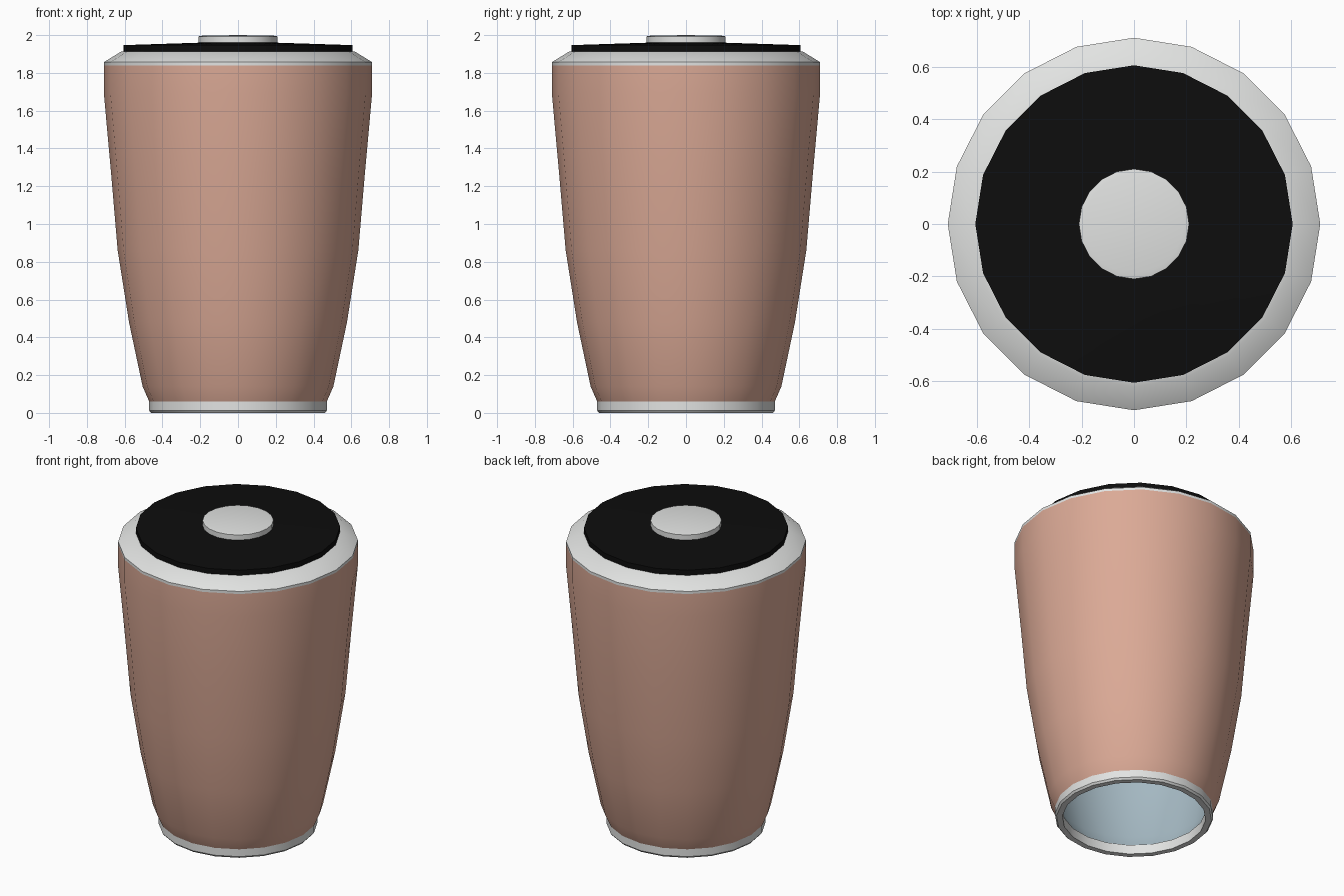
import bpy, bmesh, math

if "Cube" in bpy.data.objects:
    bpy.data.objects.remove(bpy.data.objects["Cube"])

SIDES = 20

def material(name, rgb):
    m = bpy.data.materials.new(name)
    m.diffuse_color = (*rgb, 1.0)
    m.use_nodes = True
    m.node_tree.nodes["Principled BSDF"].inputs["Base Color"].default_value = m.diffuse_color
    return m

copper = material("copper_pink", (0.71, 0.40, 0.305))
white = material("off_white", (0.76, 0.77, 0.76))
black = material("black", (0.004, 0.004, 0.004))
blue = material("pale_blue_grey", (0.38, 0.49, 0.55))

def lathe(name, profile, mat, flip=False):
    """Revolve (radius, z) points, listed bottom to top on the outside."""
    bm = bmesh.new()
    rings = []
    for r, z in profile:
        if r == 0:
            rings.append([bm.verts.new((0, 0, z))])
        else:
            rings.append([bm.verts.new((r * math.cos(2 * math.pi * i / SIDES),
                                        r * math.sin(2 * math.pi * i / SIDES), z))
                          for i in range(SIDES)])
    for a, b in zip(rings, rings[1:]):
        for i in range(SIDES):
            j = (i + 1) % SIDES
            if len(b) == 1:
                bm.faces.new((a[i], a[j], b[0]))
            else:
                bm.faces.new((a[i], a[j], b[j], b[i]))
    if flip:
        bmesh.ops.reverse_faces(bm, faces=bm.faces[:])
    me = bpy.data.meshes.new(name)
    bm.to_mesh(me)
    bm.free()
    me.materials.append(mat)
    ob = bpy.data.objects.new(name, me)
    bpy.context.collection.objects.link(ob)
    bpy.ops.object.select_all(action='DESELECT')
    ob.select_set(True)
    bpy.context.view_layer.objects.active = ob
    bpy.ops.object.shade_smooth_by_angle(angle=math.radians(30))
    return ob

# Tapered outer wall
lathe("outer_wall", [(0.47, 0.06), (0.505, 0.14), (0.577, 0.48), (0.637, 0.86),
                     (0.672, 1.27), (0.71, 1.69), (0.71, 1.84)], copper)

# White foot ring, open in the middle
lathe("foot_ring", [(0.425, 0.06), (0.425, 0.0), (0.46, 0.0), (0.47, 0.012),
                    (0.47, 0.06)], white)

# White bevelled collar at the top
lathe("collar", [(0.71, 1.84), (0.71, 1.857), (0.62, 1.912), (0.58, 1.915)], white)

# Black lid and its central button
lathe("lid", [(0.605, 1.91), (0.605, 1.947), (0.2, 1.96), (0, 1.96)], black)
lathe("button", [(0.21, 1.95), (0.21, 1.993), (0.19, 1.997), (0, 2.0)], white)

# Inside of the hollow body, seen from below
lathe("inner_wall", [(0.425, 0.05), (0.47, 0.14), (0.54, 0.48), (0.6, 0.86),
                     (0.635, 1.27), (0.67, 1.69), (0.67, 1.83), (0, 1.83)],
      blue, flip=True)
